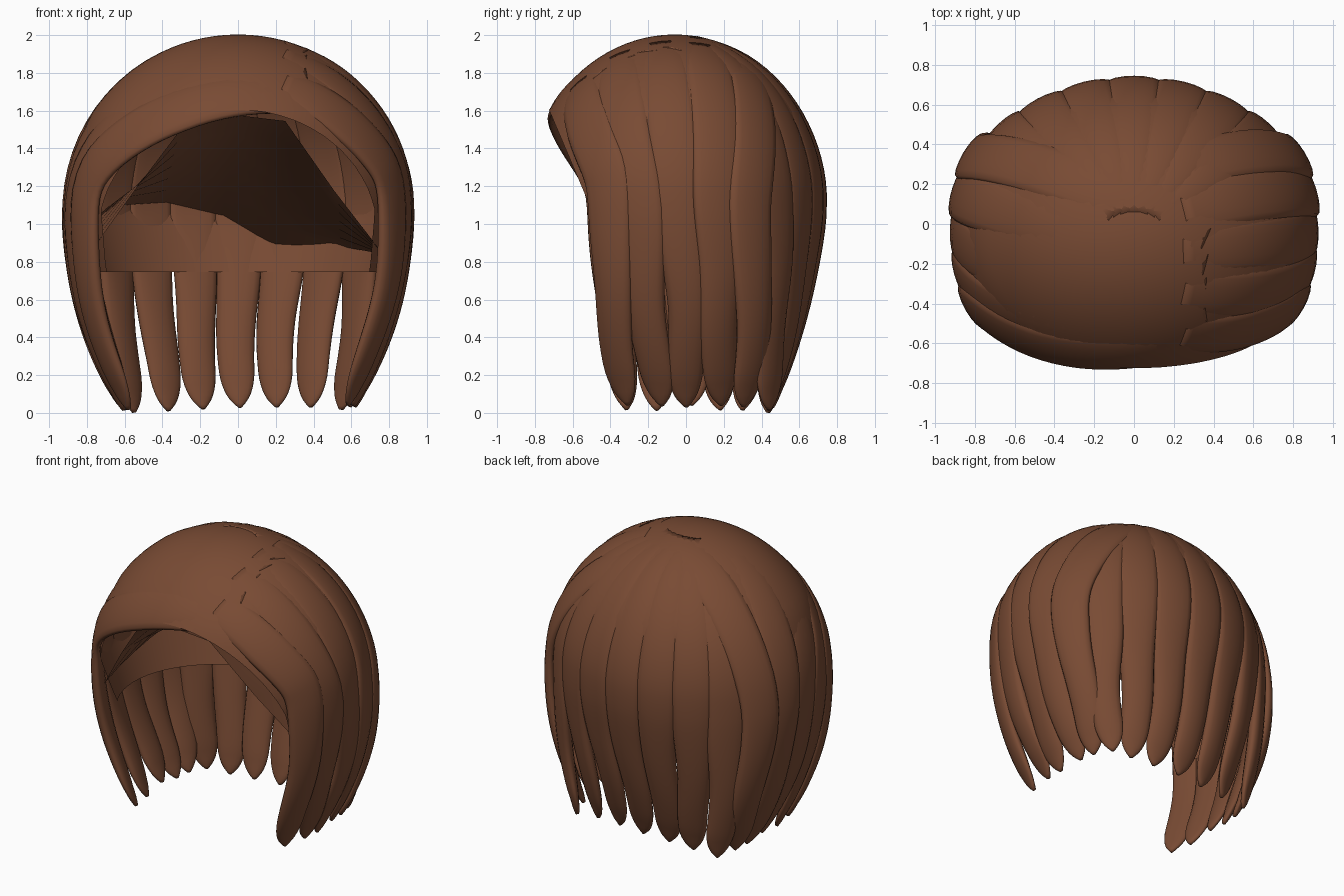
import bpy, bmesh, math, random
from mathutils import Vector

if "Cube" in bpy.data.objects:
    bpy.data.objects.remove(bpy.data.objects["Cube"])

random.seed(4)
C = Vector((0, -0.06, 1.085))     # dome centre
R = Vector((0.94, 0.82, 0.937))   # dome radii

mat = bpy.data.materials.new("brown_hair")
mat.diffuse_color = (0.19, 0.07, 0.034, 1)
mat.use_nodes = True
mat.node_tree.nodes["Principled BSDF"].inputs["Base Color"].default_value = mat.diffuse_color


def finish(bm, name):
    bmesh.ops.recalc_face_normals(bm, faces=bm.faces)
    me = bpy.data.meshes.new(name)
    bm.to_mesh(me)
    bm.free()
    ob = bpy.data.objects.new(name, me)
    bpy.context.collection.objects.link(ob)
    me.materials.append(mat)
    for p in me.polygons:
        p.use_smooth = True
    return ob


def to_unit(p):
    d = p - C
    return Vector((d.x / R.x, d.y / R.y, d.z / R.z))


def from_unit(n):
    return C + Vector((n.x * R.x, n.y * R.y, n.z * R.z))


def lerp_table(tab, t):
    for (a, va), (b, vb) in zip(tab, tab[1:]):
        if t <= b:
            return va + (vb - va) * (t - a) / (b - a)
    return tab[-1][1]


def smooth(vs, times):
    for _ in range(times):
        vs = [vs[0]] + [(a + b * 2 + c) / 4 for a, b, c in zip(vs, vs[1:], vs[2:])] + [vs[-1]]
    return vs


def lock(name, root_xy, hip, tip, w_root, bulge):
    """Flattened tapering tube: over the dome from root to hip, then down to tip."""
    rx = (root_xy[0] - C.x) / R.x
    ry = (root_xy[1] - C.y) / R.y
    a = Vector((rx, ry, math.sqrt(max(0.01, 1 - rx * rx - ry * ry))))
    b = to_unit(hip)
    rb = b.length
    bn = b.normalized()
    ang = a.angle(bn)
    inset = 0.028
    pts, nor = [], []
    n_top, n_low = 20, 24
    for i in range(n_top):
        t = i / n_top
        n = (a * math.sin((1 - t) * ang) + bn * math.sin(t * ang)) / math.sin(ang)
        out = Vector((n.x / R.x, n.y / R.y, n.z / R.z)).normalized()
        sink = 0.012 * max(0, 1 - i / 4)
        pts.append(from_unit(n * (1 + (rb - 1) * t * t)) - out * (inset + sink))
        nor.append(out)
    out0 = Vector((bn.x / R.x, bn.y / R.y, bn.z / R.z)).normalized()
    flat = Vector((out0.x, out0.y, 0)).normalized()
    side = Vector((-flat.y, flat.x, 0))
    phase, amp = random.uniform(0, 6.28), random.uniform(0.012, 0.022)
    start = hip - out0 * inset
    for i in range(n_low + 1):
        t = 1 - (1 - i / n_low) ** 1.4
        p = start.lerp(tip, t) + flat * bulge * math.sin(math.pi * t)
        p += side * amp * math.sin(phase + 7 * t) * min(1, 2 * t)
        pts.append(p)
        nor.append((flat * 0.97 - Vector((0, 0, 0.2))).lerp(out0, max(0, 1 - 3 * t)).normalized())
    pts, nor = smooth(pts, 8), smooth(nor, 8)
    widths = [(0, w_root), (0.25, max(w_root, 0.11) + 0.015), (0.45, 0.135), (0.6, 0.126),
              (0.75, 0.108), (0.85, 0.1), (1, 0.085)]
    bm = bmesh.new()
    rings, seg = [], 16
    for i, (p, n) in enumerate(zip(pts, nor)):
        tan = (pts[min(i + 1, len(pts) - 1)] - pts[max(i - 1, 0)]).normalized()
        s = tan.cross(n).normalized()
        n = s.cross(tan).normalized()
        low = max(0, (i - n_top) / n_low)
        u = 0.5 * min(1, i / n_top) + 0.5 * (1 - (1 - low) ** 1.4)
        end = math.sqrt(max(0.015, 1 - max(0, (u - 0.91) / 0.09) ** 2))
        w = lerp_table(widths, u) * end
        h = (0.028 + 0.018 * math.sin(math.pi * min(1, low * 1.2))) * (0.35 + 0.65 * end)
        dome = 1 - min(1, low * 2)          # on the dome the lock hugs the skull
        power = 1 - 0.45 * dome
        ring = []
        for k in range(seg):
            c, q = math.cos(k * math.tau / seg), math.sin(k * math.tau / seg)
            ring.append(bm.verts.new(p + s * w * c + n * (
                math.copysign(abs(q) ** power, q) * h - dome * (w * c) ** 2 / 1.75)))
        rings.append(ring)
    for r0, r1 in zip(rings, rings[1:]):
        for k in range(seg):
            j = (k + 1) % seg
            bm.faces.new((r0[k], r0[j], r1[j], r1[k]))
    bm.faces.new(rings[0])
    bm.faces.new(rings[-1])
    return finish(bm, name)


# Side locks, combed away from the off-centre parting
hips = [(0.85, -0.42, 1.25), (0.915, -0.25, 1.15), (0.935, -0.03, 1.12),
        (0.925, 0.17, 1.12), (0.865, 0.35, 1.12)]
tip_y = [-0.30, -0.14, 0.02, 0.17, 0.31]
for sx, word, part_x, last in ((-1, "left", 0.37, -0.08), (1, "right", 0.25, 0.30)):
    for i, (hx, hy, hz) in enumerate(hips):
        f = i / 4
        lock(f"{word}_side_lock_{i + 1}",
             (part_x, -0.58 + (last + 0.58) * f),
             Vector((sx * hx, hy, hz)),
             Vector((sx * (0.585 + 0.03 * math.sin(math.pi * f)), tip_y[i], random.uniform(0.015, 0.05))),
             0.125, 0.085 if i == 0 else 0.065)

# Back locks, fanning out from the crown
for k in range(7):
    a = math.radians(43 + 94 * k / 6)
    lock(f"back_lock_{k + 1}",
         (0.15 * math.cos(a), 0.0 + 0.06 * math.sin(a)),
         Vector((0.945 * math.cos(a), -0.06 + 0.82 * math.sin(a), 1.1)),
         Vector((0.56 * (1 - k / 3), 0.455 - 0.01 * abs(k - 3), random.uniform(0.005, 0.04))),
         0.06, 0.018)

# Inner scalp cap, open at the face and flat at the nape
bm = bmesh.new()
bmesh.ops.create_uvsphere(bm, u_segments=64, v_segments=48, radius=1)
for v in bm.verts:
    n = v.co.copy()
    if n.z < 0:
        flat = Vector((n.x, n.y, 0))
        if flat.length > 1e-4:
            flat.normalize()
        flat *= 1 + 0.32 * n.z
        n = Vector((flat.x, flat.y, n.z))
    v.co = from_unit(n * (0.94 + 0.045 * max(0, min(1, n.z * 1.8))))
for co, no in (((0, 0, 0.75), (0, 0, -1)), ((0, -0.36, 0.75), (0, -1, -0.425))):
    bmesh.ops.bisect_plane(bm, geom=bm.verts[:] + bm.edges[:] + bm.faces[:],
                           plane_co=co, plane_no=no, clear_outer=True)
finish(bm, "scalp_cap")

# Sloping lining under the crown, from the hairline down to the back wall
front = [(-0.77, -0.40, 0.87), (-0.52, -0.56, 1.22), (-0.30, -0.67, 1.51), (0.0, -0.70, 1.58),
         (0.25, -0.68, 1.55), (0.51, -0.54, 1.18), (0.79, -0.38, 0.81)]
back = [(-0.80, 0.10, 1.0), (-0.68, 0.42, 1.10), (-0.38, 0.62, 1.12), (-0.08, 0.69, 1.05),
        (0.20, 0.67, 0.88), (0.52, 0.54, 0.89), (0.80, 0.10, 0.84)]
bm = bmesh.new()
rows = [[bm.verts.new(Vector(f).lerp(Vector(b), t / 6)) for f, b in zip(front, back)] for t in range(7)]
for r0, r1 in zip(rows, rows[1:]):
    for k in range(6):
        bm.faces.new((r0[k], r1[k], r1[k + 1], r0[k + 1]))
finish(bm, "inner_lining")

# Rest the lowest tip on the ground
low = min(v.co.z for o in bpy.data.objects for v in o.data.vertices)
for o in bpy.data.objects:
    for v in o.data.vertices:
        v.co.z -= low
